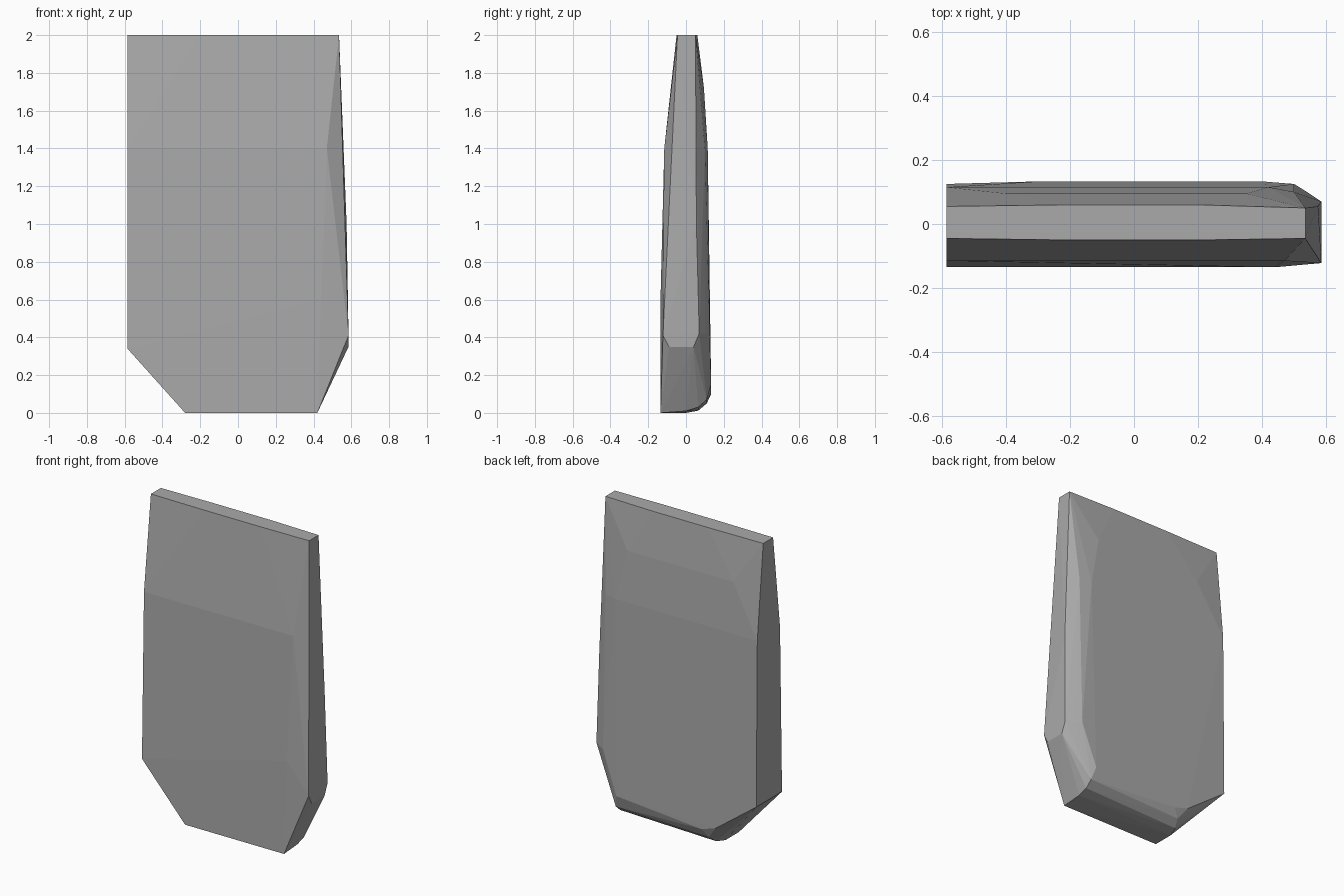
import bpy, bmesh

cube = bpy.data.objects.get("Cube")
if cube:
    bpy.data.objects.remove(cube, do_unlink=True)

# Single stone-like material
grey = bpy.data.materials.new("plain grey")
grey.use_nodes = True
colour = (0.4, 0.4, 0.4, 1)
grey.diffuse_color = colour
grey.node_tree.nodes["Principled BSDF"].inputs["Base Color"].default_value = colour

bm = bmesh.new()


def rail(y, pairs):
    """Add points that share one depth, given as (x, z)."""
    for x, z in pairs:
        bm.verts.new((x, y, z))


# Top rim, bowed slightly in the middle
for x, front, back in ((-0.585, -0.045, 0.055), (-0.2, -0.05, 0.06),
                       (0.2, -0.05, 0.06), (0.535, -0.045, 0.05)):
    bm.verts.new((x, front, 2))
    bm.verts.new((x, back, 2))

# Broad front face and its taper
rail(-0.115, [(-0.585, 1.4), (0.47, 1.4)])
rail(-0.135, [(-0.585, 0.34), (-0.28, 0), (0.42, 0), (0.44, 0.6)])
rail(-0.122, [(0.585, 0.41)])

# Broad back face and its taper
rail(0.095, [(-0.4, 1.72), (0.35, 1.72)])
rail(0.115, [(-0.585, 1.4), (0.42, 1.4)])
rail(0.125, [(-0.585, 0.34), (0.5, 0.42)])
rail(0.133, [(-0.3, 0.13), (-0.2, 0.1), (0.4, 0.15)])

# Rounded lower back edge
rail(0.11, [(-0.24, 0.05), (0.42, 0.07)])
rail(0.065, [(-0.26, 0.012), (0.42, 0.03)])
rail(0.0, [(-0.28, 0), (0.42, 0.01)])

# Narrow left side with its chamfered back edge
rail(0.07, [(0.585, 0.42)])
rail(0.04, [(0.585, 0.35)])
rail(-0.09, [(0.585, 0.35)])
rail(0.055, [(0.575, 1.0)])
rail(0.1, [(0.54, 0.42), (0.5, 1.4)])

# Wrap the points into one solid, then merge flat regions
hull = bmesh.ops.convex_hull(bm, input=bm.verts)
spare = [v for v in hull["geom_interior"] if isinstance(v, bmesh.types.BMVert)]
bmesh.ops.delete(bm, geom=spare, context="VERTS")
bmesh.ops.dissolve_limit(bm, angle_limit=0.01, verts=bm.verts, edges=bm.edges)
bmesh.ops.recalc_face_normals(bm, faces=bm.faces)

mesh = bpy.data.meshes.new("slab")
bm.to_mesh(mesh)
bm.free()
mesh.materials.append(grey)
slab = bpy.data.objects.new("chamfered_slab", mesh)
bpy.context.collection.objects.link(slab)
